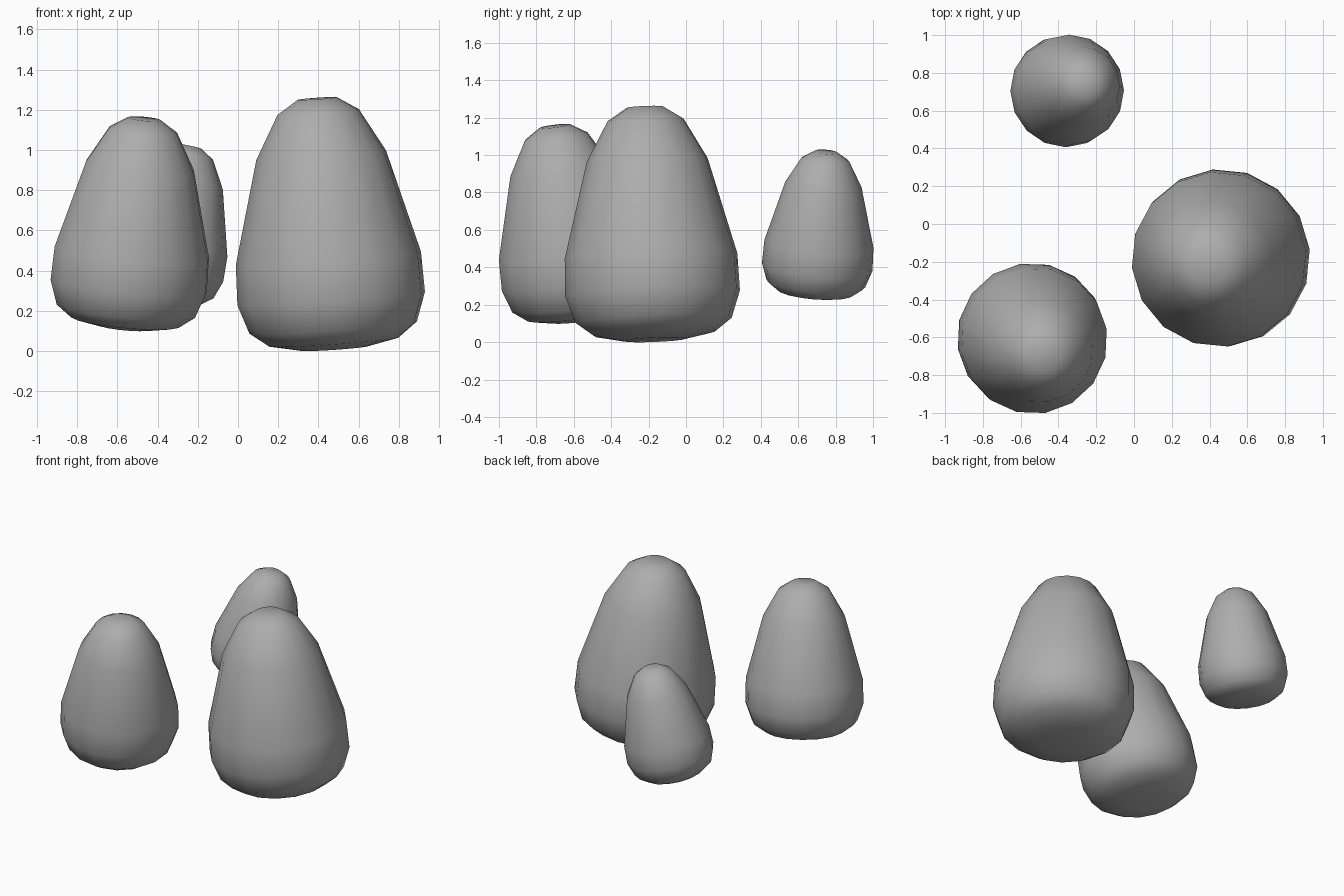
import bpy, bmesh, math
from mathutils import Vector, Matrix

if "Cube" in bpy.data.objects:
    bpy.data.objects.remove(bpy.data.objects["Cube"])

SIDES = 16
# (height, radius) of the largest stone, from base to tip
PROFILE = [(0, .165), (.033, .325), (.105, .42), (.25, .470),
           (.45, .464), (.965, .325), (1.18, .204), (1.248, .098)]

# Dark grey shared by all stones
grey = bpy.data.materials.new("dark_grey")
grey.diffuse_color = (.42, .42, .42, 1)
grey.use_nodes = True
grey.node_tree.nodes["Principled BSDF"].inputs["Base Color"].default_value = grey.diffuse_color


def stone(name, base, tilt, scale, turn):
    """Lathed, tapered stone leaning along tilt = (x, y) slope."""
    bm = bmesh.new()
    rings = []
    for z, r in PROFILE:
        ring = []
        for i in range(SIDES):
            a = math.radians(turn) + 2 * math.pi * i / SIDES
            ring.append(bm.verts.new((r * math.cos(a), r * math.sin(a), z)))
        rings.append(ring)
    for lo, hi in zip(rings, rings[1:]):
        for i in range(SIDES):
            j = (i + 1) % SIDES
            bm.faces.new((lo[i], lo[j], hi[j], hi[i]))
    bm.faces.new(rings[0][::-1])
    bm.faces.new(rings[-1])
    lean = Vector((0, 0, 1)).rotation_difference(Vector((*tilt, 1)))
    bm.transform(Matrix.Translation(base) @ lean.to_matrix().to_4x4()
                 @ Matrix.Scale(scale, 4))
    for f in bm.faces:
        f.smooth = True
    mesh = bpy.data.meshes.new(name)
    bm.to_mesh(mesh)
    bm.free()
    mesh.materials.append(grey)
    obj = bpy.data.objects.new(name, mesh)
    bpy.context.collection.objects.link(obj)


# Three separate stones
stone("large_stone", (.481, -.169, .012), (-.07, -.04), 1.0, 5.6)
stone("medium_stone", (-.563, -.572, .119), (.093, -.125), .84, 9)
stone("small_stone", (-.395, .69, .248), (.20, .075), .63, 0)
